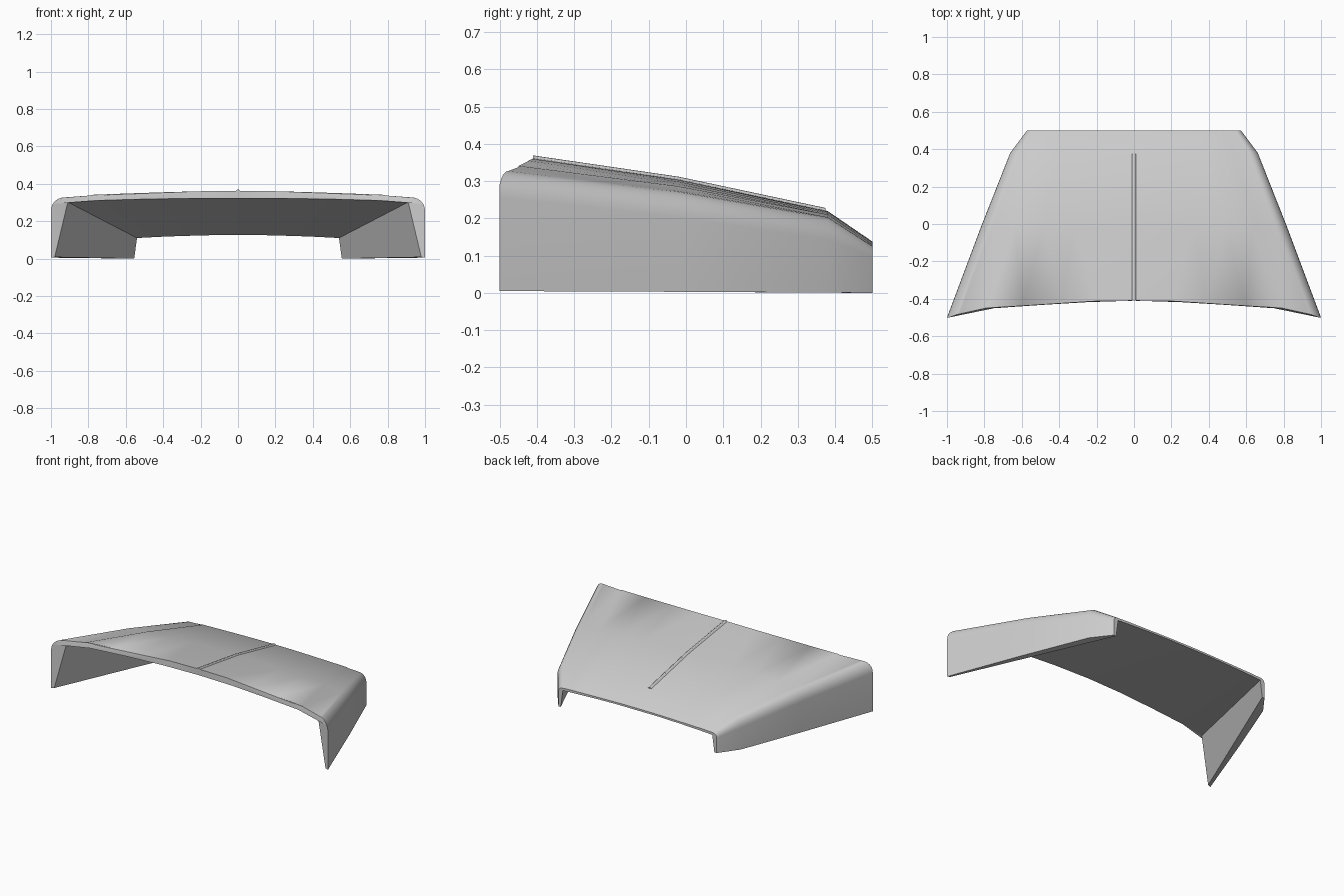
import bpy, bmesh, math

cube = bpy.data.objects.get("Cube")
if cube:
    bpy.data.objects.remove(cube)

paint = bpy.data.materials.new("light grey paint")
paint.use_nodes = True
paint.diffuse_color = (0.6, 0.6, 0.6, 1)
paint.node_tree.nodes["Principled BSDF"].inputs["Base Color"].default_value = (0.6, 0.6, 0.6, 1)


def finish(name, bm, angle):
    """Turn a half mesh into a mirrored, shaded object."""
    bmesh.ops.recalc_face_normals(bm, faces=bm.faces)
    mesh = bpy.data.meshes.new(name)
    bm.to_mesh(mesh)
    bm.free()
    mesh.materials.append(paint)
    obj = bpy.data.objects.new(name, mesh)
    bpy.context.collection.objects.link(obj)
    bpy.ops.object.select_all(action='DESELECT')
    obj.select_set(True)
    bpy.context.view_layer.objects.active = obj
    mirror = obj.modifiers.new("Mirror", 'MIRROR')
    mirror.merge_threshold = 0.0005
    bpy.ops.object.modifier_apply(modifier=mirror.name)
    bpy.ops.object.shade_smooth_by_angle(angle=math.radians(angle))
    return obj


def loft(bm, rows):
    """Skin between rows of points and return the vertex rows."""
    grid = [[bm.verts.new(p) for p in row] for row in rows]
    for a, b in zip(grid, grid[1:]):
        for i in range(len(a) - 1):
            bm.faces.new((a[i], a[i + 1], b[i + 1], b[i]))
    return grid


def front_y(x):
    """Curved leading edge, swept forward at the corners."""
    if x < 0.91:
        return -0.41 - 0.07 * max(0, x - 0.12) ** 1.4
    return -0.47 - 0.03 * min(1, (x - 0.91) / 0.08)


def outer_section(y, width, centre, shoulder, radius, drop, step, bottom):
    """Crowned top with a crease, a rounded shoulder and an upright side."""
    edge = width - radius
    pts = []
    for f in (0, 0.22, 0.42, 0.64, 0.84):
        pts.append((f * edge, centre - (centre - shoulder - step) * max(0, f - 0.1) ** 1.3))
    pts.append((0.855 * edge, pts[-1][1] - step))
    for i in range(7):
        a = i / 6 * math.pi / 2
        pts.append((edge + radius * math.sin(a), shoulder - drop * (1 - math.cos(a))))
    pts.append((width, bottom))
    return [(x, front_y(x) if y is None else y, z) for x, z in pts]


# Hood shell: outer skin, straight inner skin and closed rims
bm = bmesh.new()
outer = loft(bm, [
    outer_section(None, 1.00, 0.362, 0.327, 0.07, 0.07, 0.004, 0.005),
    outer_section(-0.02, 0.82, 0.305, 0.273, 0.06, 0.07, 0.004, 0.003),
    outer_section(0.38, 0.662, 0.220, 0.203, 0.045, 0.06, 0.003, 0.001),
    outer_section(0.50, 0.572, 0.138, 0.126, 0.03, 0.03, 0, 0)])
front = [(0, 0.322), (0.25, 0.322), (0.5, 0.318), (0.75, 0.311), (0.91, 0.302), (0.98, 0.008)]
back = [(0, 0.125), (0.15, 0.125), (0.3, 0.121), (0.43, 0.116), (0.54, 0.11), (0.555, 0)]
inner = loft(bm, [
    [(x, front_y(x) - 0.02 * x * (1 - x), z) for x, z in front],
    [(x, 0.5, z) for x, z in back]])
rims = [bm.faces.new(outer[0] + inner[0][::-1]),
        bm.faces.new(outer[-1] + inner[-1][::-1]),
        bm.faces.new([row[-1] for row in outer] + [inner[1][-1], inner[0][-1]])]
bmesh.ops.triangulate(bm, faces=rims, ngon_method='EAR_CLIP')
finish("hood_shell", bm, 30)

# Raised rib along the centre line
bm = bmesh.new()
rib = loft(bm, [[(0, y, z + 0.007), (0.005, y, z + 0.006), (0.014, y, z - 0.002), (0, y, z - 0.002)]
                for y, z in ((-0.41, 0.362), (-0.02, 0.305), (0.375, 0.221))])
for end in (rib[0], rib[-1]):
    bm.faces.new(end)
finish("centre_rib", bm, 25)
